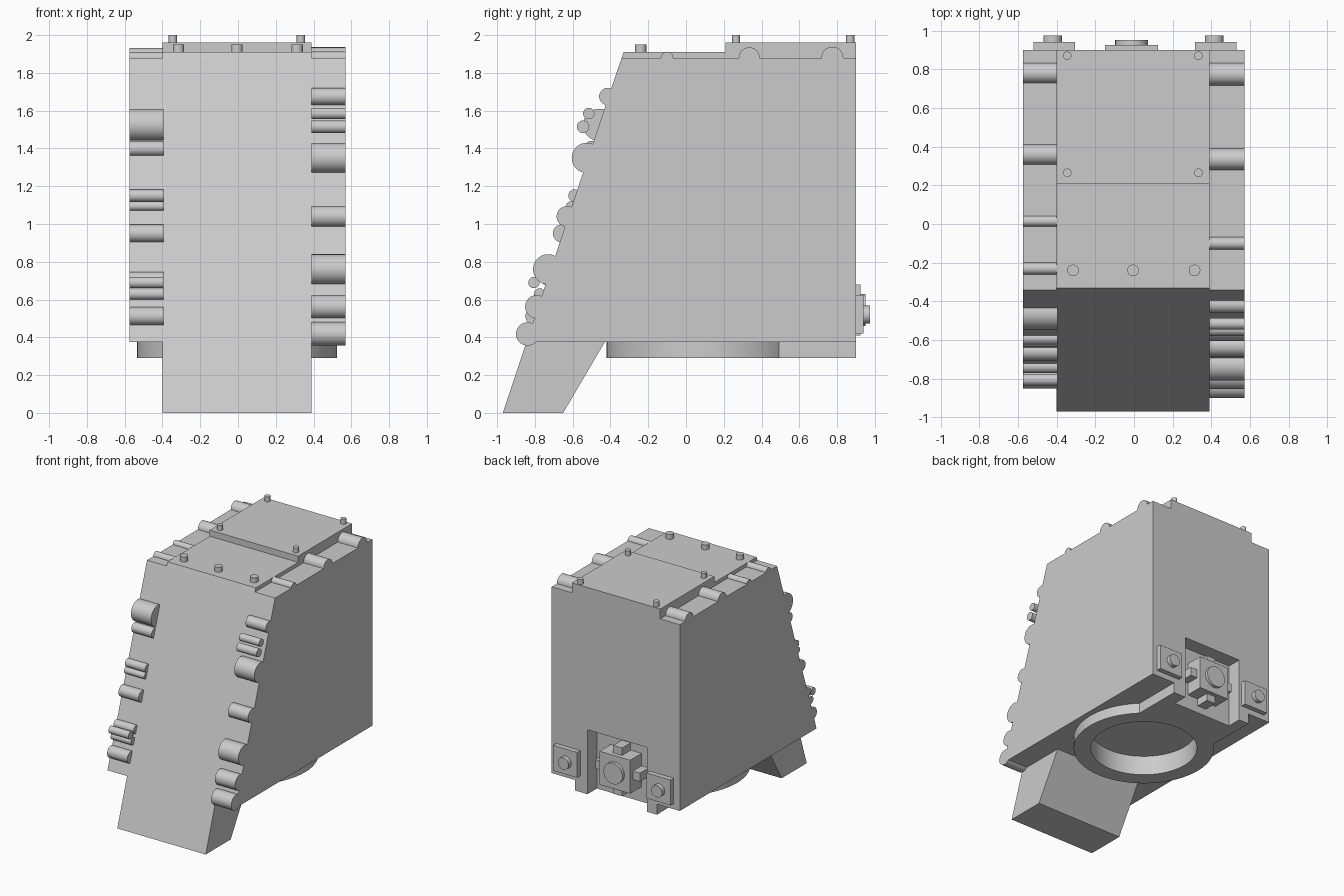
import bpy, bmesh
from math import pi
from mathutils import Matrix, Vector

cube = bpy.data.objects.get("Cube")
if cube:
    bpy.data.objects.remove(cube, do_unlink=True)

grey = bpy.data.materials.new("plain_grey")
grey.use_nodes = True
grey.diffuse_color = (0.6, 0.6, 0.6, 1)
grey.node_tree.nodes["Principled BSDF"].inputs["Base Color"].default_value = (0.6, 0.6, 0.6, 1)


def finish(bm, name, smooth=False):
    bmesh.ops.recalc_face_normals(bm, faces=bm.faces)
    mesh = bpy.data.meshes.new(name)
    bm.to_mesh(mesh)
    bm.free()
    mesh.materials.append(grey)
    ob = bpy.data.objects.new(name, mesh)
    bpy.context.collection.objects.link(ob)
    if smooth:
        activate(ob)
        bpy.ops.object.shade_smooth_by_angle()
    return ob


def activate(ob):
    bpy.ops.object.select_all(action='DESELECT')
    ob.select_set(True)
    bpy.context.view_layer.objects.active = ob


def prism(name, profile, x0, x1):
    """Extrude a side profile of (y, z) points across x."""
    bm = bmesh.new()
    face = bm.faces.new([bm.verts.new((x0, y, z)) for y, z in profile])
    new = bmesh.ops.extrude_face_region(bm, geom=[face])["geom"]
    bmesh.ops.translate(bm, vec=(x1 - x0, 0, 0),
                        verts=[v for v in new if isinstance(v, bmesh.types.BMVert)])
    return finish(bm, name)


def box(name, x0, x1, y0, y1, z0, z1):
    return prism(name, [(y0, z0), (y1, z0), (y1, z1), (y0, z1)], x0, x1)


def rod(name, start, axis, radius, length, sides=32):
    """Cylinder from a start point along one axis."""
    bm = bmesh.new()
    turn = {"x": Matrix.Rotation(pi / 2, 4, 'Y'),
            "y": Matrix.Rotation(-pi / 2, 4, 'X'),
            "z": Matrix.Identity(4)}[axis]
    place = Matrix.Translation(Vector(start)) @ turn @ Matrix.Translation((0, 0, length / 2))
    bmesh.ops.create_cone(bm, cap_ends=True, segments=sides, radius1=radius,
                          radius2=radius, depth=length, matrix=place)
    return finish(bm, name, True)


def boolean(ob, other, operation):
    activate(ob)
    mod = ob.modifiers.new("cut", 'BOOLEAN')
    mod.operation, mod.solver, mod.object = operation, 'EXACT', other
    bpy.ops.object.modifier_apply(modifier=mod.name)


# Main housing with sloped front, stepped lid and front chute
LEFT, RIGHT, BACK = -0.4, 0.39, 0.9
body = prism("housing", [(-0.845, 0.375), (BACK, 0.375), (BACK, 1.88), (-0.341, 1.88)], -0.575, 0.57)
prism("stepped_lid", [(-0.341, 1.88), (BACK, 1.88), (BACK, 1.96), (0.21, 1.96),
                      (0.21, 1.91), (-0.33, 1.91)], LEFT, RIGHT)
prism("front_chute", [(-0.97, 0), (-0.65, 0), (-0.43, 0.375), (-0.845, 0.375)], LEFT, RIGHT)

# Round base collar joined to the rear tongue
collar = rod("base_collar", (-0.005, 0.11, 0.29), "z", 0.53, 0.085, 64)
tongue = box("base_tongue", -0.37, 0.36, 0.11, BACK, 0.29, 0.375)
boolean(collar, tongue, 'UNION')

# Round opening underneath and square bay at the back
opening = rod("opening_cutter", (-0.005, 0.11, 0.2), "z", 0.4, 0.25, 64)
bay = box("bay_cutter", -0.28, 0.25, 0.78, 1.0, 0.2, 0.81)
for part in (body, collar):
    for cutter in (opening, bay):
        boolean(part, cutter, 'DIFFERENCE')
for helper in (tongue, opening, bay):
    bpy.data.objects.remove(helper, do_unlink=True)
activate(collar)
bpy.ops.object.shade_smooth_by_angle()

# Pipes across the sloped front and the top shoulders: (y, z, radius)
left_side = [(-0.415, 1.675, .045), (-0.515, 1.585, .03), (-0.545, 1.515, .033),
             (-0.525, 1.35, .08), (-0.63, 1.04, .055), (-0.73, 0.76, .08),
             (-0.79, 0.562, .062), (-0.838, 0.418, .062),
             (-0.1, 1.88, .032), (0.335, 1.88, .055), (0.775, 1.88, .058)]
right_side = [(-0.46, 1.525, .085), (-0.5, 1.4, .04), (-0.59, 1.15, .033),
              (-0.61, 1.095, .025), (-0.658, 0.95, .047), (-0.735, 0.71, .035),
              (-0.805, 0.69, .03), (-0.775, 0.63, .03), (-0.802, 0.512, .048),
              (-0.23, 1.88, .03), (0.015, 1.88, .027), (0.36, 1.88, .052), (0.78, 1.88, .052)]
for name, x, pipes in (("left_pipe", RIGHT, left_side), ("right_pipe", -0.575, right_side)):
    for y, z, r in pipes:
        rod(name, (x, y, z), "x", r, 0.18)

# Lid bolts
for x in (-0.315, -0.005, 0.313):
    rod("front_lid_bolt", (x, -0.24, 1.9), "z", 0.03, 0.05, 24)
for x in (-0.345, 0.333):
    for y in (0.265, 0.87):
        rod("rear_lid_bolt", (x, y, 1.95), "z", 0.022, 0.05, 24)

# Side sockets on the back
for x in (-0.42, 0.415):
    box("socket_plate", x - 0.1, x + 0.115, 0.89, 0.94, 0.42, 0.625)
    rod("socket_button", (x, 0.93, 0.52), "y", 0.048, 0.045, 24)

# Coupling block in the bay with four lugs
X, Z = -0.012, 0.545
box("coupling_block", X - 0.137, X + 0.137, 0.78, 0.925, Z - 0.135, Z + 0.135)
rod("coupling_disc", (X, 0.92, Z), "y", 0.085, 0.03)
for dx, dz in ((1, 0), (-1, 0), (0, 1), (0, -1)):
    cx, cz = X + dx * 0.16, Z + dz * 0.16
    box("coupling_lug", cx - 0.04, cx + 0.04, 0.78, 0.89, cz - 0.035, cz + 0.035)
